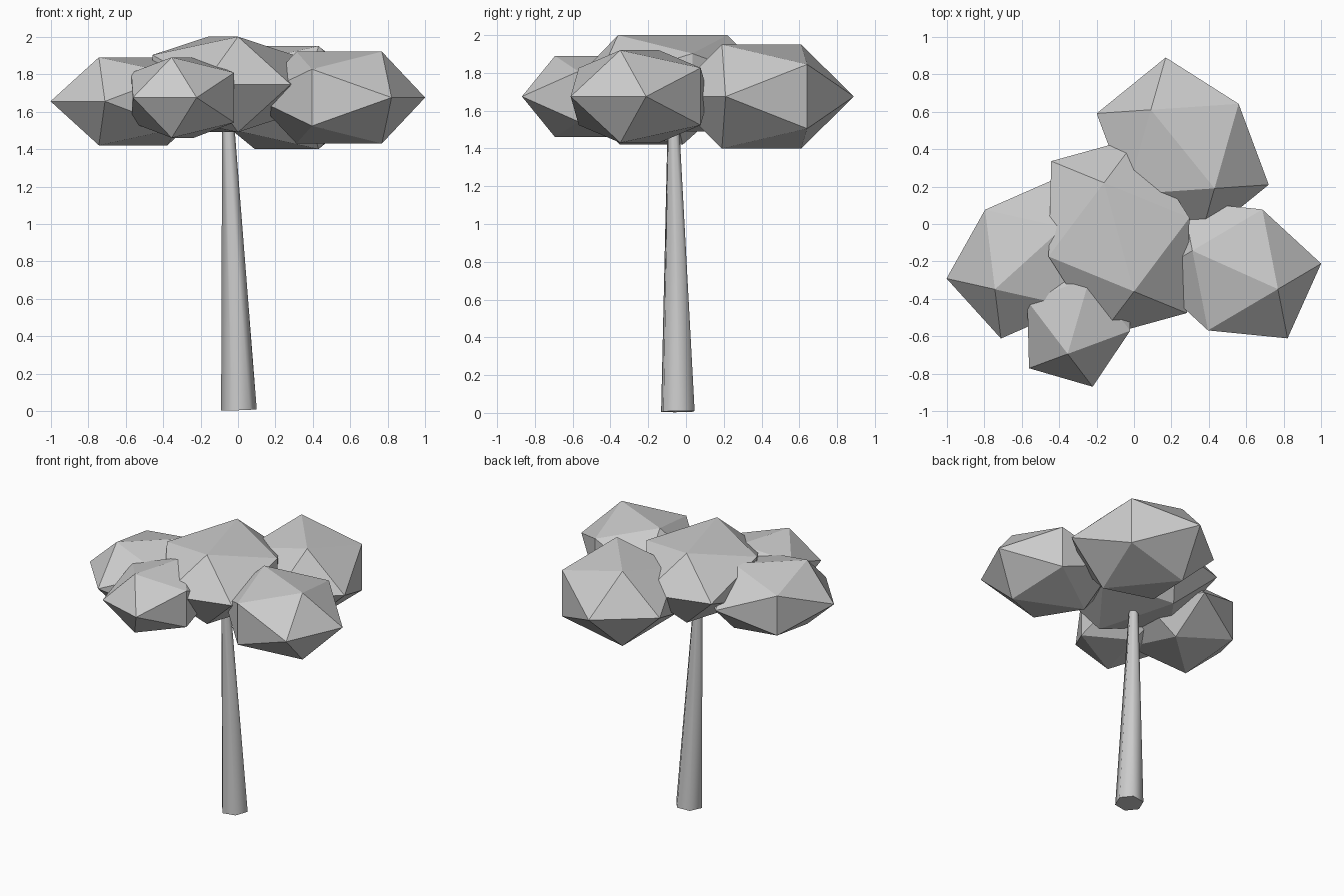
import bpy, bmesh, math
from mathutils import Matrix, Vector

if "Cube" in bpy.data.objects:
    bpy.data.objects.remove(bpy.data.objects["Cube"], do_unlink=True)

GOLDEN = (1 + math.sqrt(5)) / 2

# One plain grey for the whole tree
grey = bpy.data.materials.new("plain_grey")
grey.use_nodes = True
grey.diffuse_color = (0.6, 0.6, 0.6, 1)
grey.node_tree.nodes["Principled BSDF"].inputs["Base Color"].default_value = (0.6, 0.6, 0.6, 1)


def add_object(name, bm):
    bmesh.ops.recalc_face_normals(bm, faces=bm.faces)
    mesh = bpy.data.meshes.new(name)
    bm.to_mesh(mesh)
    bm.free()
    mesh.materials.append(grey)
    obj = bpy.data.objects.new(name, mesh)
    bpy.context.collection.objects.link(obj)
    return obj


def leaf_clump(name, centre, half_size, angle):
    """Flattened icosahedron with a level ridge on top, turned about z."""
    bm = bmesh.new()
    for i in (-1, 1):
        for j in (-1, 1):
            short, full = i / GOLDEN, j
            for corner in ((short, 0, full), (0, full, short), (full, short, 0)):
                bm.verts.new(corner)
    bmesh.ops.convex_hull(bm, input=bm.verts)
    obj = add_object(name, bm)
    obj.location = centre
    obj.scale = half_size
    obj.rotation_euler.z = math.radians(angle)


# Canopy
leaf_clump("centre_leaves", (-0.08, -0.07, 1.745), (0.487, 0.39, 0.255), -74.6)
leaf_clump("back_leaves", (0.26, 0.40, 1.675), (0.437, 0.384, 0.275), -51)
leaf_clump("left_leaves", (0.54, -0.245, 1.675), (0.405, 0.354, 0.245), -24.2)
leaf_clump("right_leaves", (-0.56, -0.183, 1.655), (0.399, 0.35, 0.235), 42.2)
leaf_clump("front_leaves", (-0.295, -0.49, 1.675), (0.343, 0.286, 0.215), 73.8)

# Leaning, tapered six-sided trunk
base, top = Vector((0.005, -0.043, 0.007)), Vector((-0.055, -0.068, 1.6))
axis = top - base
bm = bmesh.new()
bmesh.ops.create_cone(bm, cap_ends=True, segments=6, radius1=0.096, radius2=0.03,
                      depth=axis.length,
                      matrix=Matrix.Translation((base + top) / 2)
                      @ axis.to_track_quat("Z", "Y").to_matrix().to_4x4()
                      @ Matrix.Rotation(math.radians(45), 4, "Z"))
trunk = add_object("trunk", bm)
bpy.ops.object.select_all(action="DESELECT")
trunk.select_set(True)
bpy.context.view_layer.objects.active = trunk
bpy.ops.object.shade_smooth_by_angle(angle=math.radians(65))
